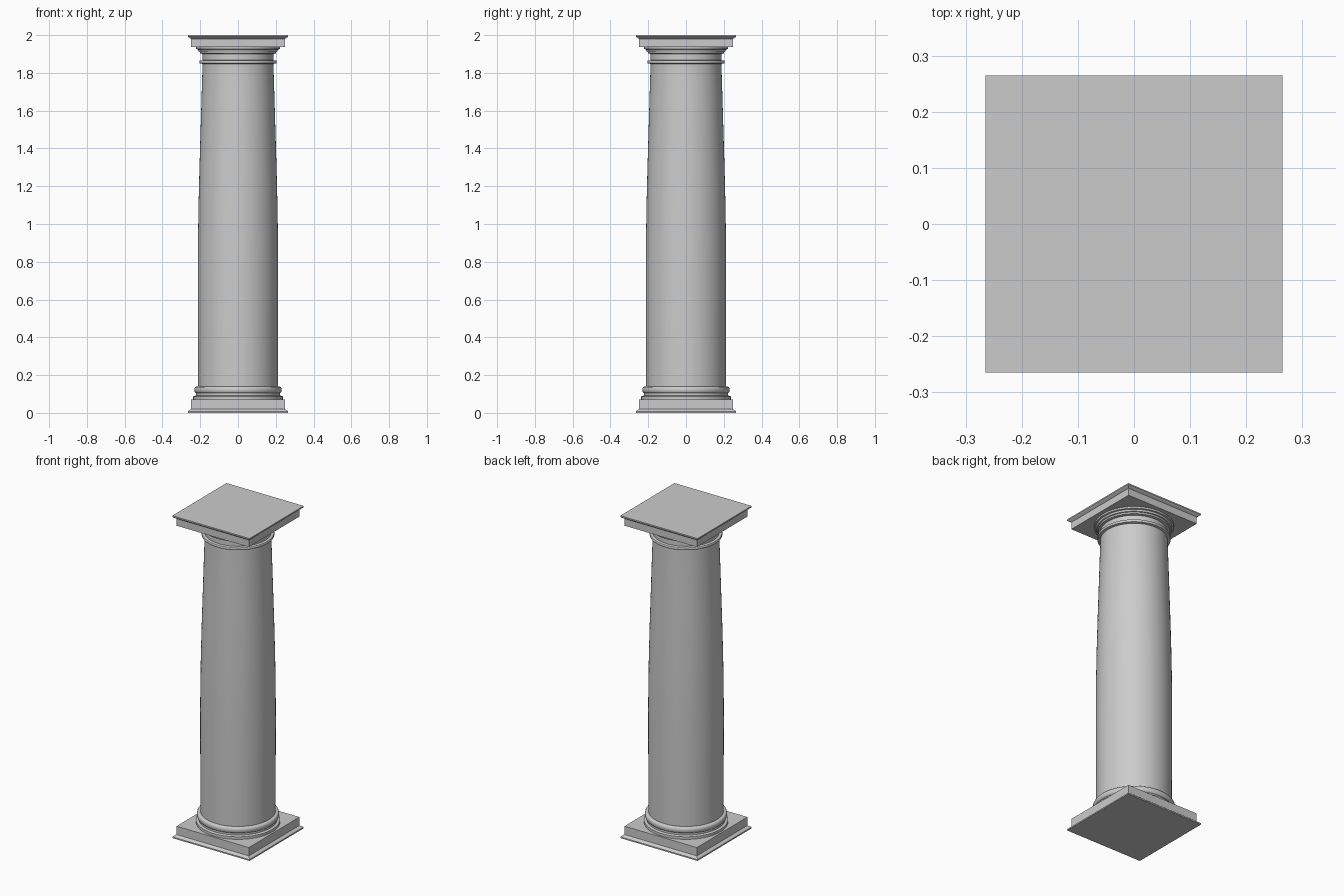
import bpy, bmesh, math

if "Cube" in bpy.data.objects:
    bpy.data.objects.remove(bpy.data.objects["Cube"])


def lathe(name, profile, sides=64, square=False):
    """Stack rings of (radius, z); square rings use radius as half width."""
    if square:
        sides = 4
    bm = bmesh.new()
    rings = []
    for r, z in profile:
        k = math.sqrt(2) if square else 1
        off = math.pi / 4 if square else 0
        rings.append([bm.verts.new((r * k * math.cos(off + 2 * math.pi * i / sides),
                                    r * k * math.sin(off + 2 * math.pi * i / sides), z))
                      for i in range(sides)])
    for a, b in zip(rings, rings[1:]):
        for i in range(sides):
            j = (i + 1) % sides
            bm.faces.new((a[i], a[j], b[j], b[i]))
    bm.faces.new(rings[0][::-1])
    bm.faces.new(rings[-1])
    mesh = bpy.data.meshes.new(name)
    bm.to_mesh(mesh)
    bm.free()
    ob = bpy.data.objects.new(name, mesh)
    bpy.context.collection.objects.link(ob)
    if not square:
        bpy.ops.object.select_all(action='DESELECT')
        ob.select_set(True)
        bpy.context.view_layer.objects.active = ob
        bpy.ops.object.shade_smooth_by_angle(angle=math.radians(35))
    return ob


def bead(r, z0, z1, bulge, n=6):
    """Half-round moulding between two heights."""
    return [(r + bulge * math.sin(math.pi * i / n),
             (z0 + z1) / 2 - (z1 - z0) / 2 * math.cos(math.pi * i / n)) for i in range(n + 1)]


# Square plinth and abacus, mirrored profiles
plate = [(0.265, 0), (0.265, 0.008), (0.258, 0.014), (0.248, 0.02), (0.248, 0.072)]
lathe("plinth", plate, square=True)
lathe("abacus", [(r, 2 - (z if z < 0.05 else 0.064)) for r, z in reversed(plate)], square=True)

# Round base mouldings
lathe("base_mouldings", [(0.237, 0.07), (0.237, 0.088), (0.222, 0.092), (0.222, 0.104)]
      + bead(0.224, 0.106, 0.138, 0.007) + [(0.211, 0.14)])

# Shaft with a gentle swelling
lathe("shaft", [(0.211, 0.138), (0.212, 0.4), (0.213, 0.7), (0.212, 0.9), (0.209, 1.1),
                (0.204, 1.3), (0.198, 1.5), (0.192, 1.7), (0.187, 1.86), (0.187, 1.91)])

# Neck ring and capital mouldings
lathe("neck_ring", [(0.186, 1.848)] + bead(0.2, 1.849, 1.866, 0.005) + [(0.186, 1.867)])
lathe("capital_mouldings", [(0.187, 1.9), (0.201, 1.903), (0.203, 1.912), (0.209, 1.914),
                            (0.213, 1.924), (0.222, 1.926), (0.223, 1.938)])
